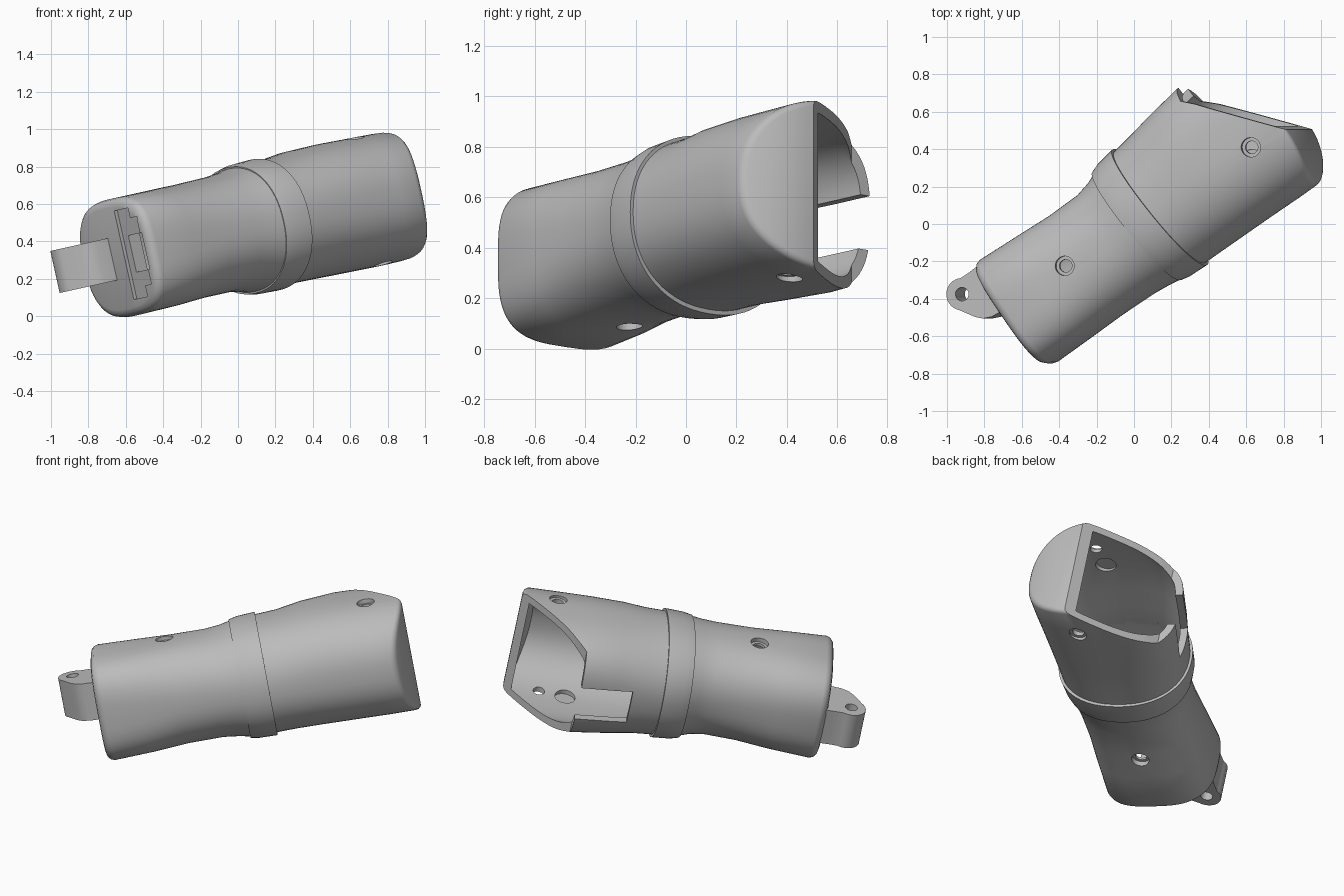
import bpy, bmesh
from math import sin, cos, pi, radians
from mathutils import Matrix

cube = bpy.data.objects.get("Cube")
if cube:
    bpy.data.objects.remove(cube, do_unlink=True)

# Working frame: x runs along the handle, y across it, z through its thickness
FRAME = (Matrix.Translation((0, 0, 0.5)) @ Matrix.Rotation(radians(-12.5), 4, 'Y')
         @ Matrix.Rotation(radians(35), 4, 'Z'))
SIDES = 72
WALL = 0.045

grey = bpy.data.materials.new("plain grey")
grey.use_nodes = True
grey.diffuse_color = (0.5, 0.5, 0.5, 1)
grey.node_tree.nodes["Principled BSDF"].inputs["Base Color"].default_value = (0.5, 0.5, 0.5, 1)


def finish(name, bm):
    bmesh.ops.recalc_face_normals(bm, faces=bm.faces)
    mesh = bpy.data.meshes.new(name)
    bm.to_mesh(mesh)
    bm.free()
    mesh.materials.append(grey)
    ob = bpy.data.objects.new(name, mesh)
    bpy.context.collection.objects.link(ob)
    ob.matrix_world = FRAME
    return ob


def signed_power(v, p):
    return abs(v) ** p * (1 if v > 0 else -1)


def loft(name, sections, inset=0.0):
    """Section: position, slant, bow, side limits, bottom, top, squareness of each side."""
    bm = bmesh.new()
    rings = []
    for s, slant, bow, lo, hi, bot, top, n_low, n_high in sections:
        lo, hi, bot, top = lo + inset, hi - inset, bot + inset, top - inset
        ring = []
        for i in range(SIDES):
            a = 2 * pi * i / SIDES
            n = n_high if cos(a) > 0 else n_low
            y = (lo + hi) / 2 + signed_power(cos(a), 2 / n) * (hi - lo) / 2
            z = (bot + top) / 2 + signed_power(sin(a), 2 / n) * (top - bot) / 2
            ring.append(bm.verts.new((s + slant * y - bow * min(0, y + 0.09) ** 2, y, z)))
        rings.append(ring)
    for r, q in zip(rings, rings[1:]):
        for i in range(SIDES):
            j = (i + 1) % SIDES
            bm.faces.new((r[i], r[j], q[j], q[i]))
    # Caps made of strips, so that they follow the bow
    for r in (rings[0], rings[-1]):
        for i in range(SIDES // 2):
            strip = [r[i], r[i + 1], r[-i - 1], r[-i]]
            bm.faces.new(list(dict.fromkeys(strip)))
    return finish(name, bm)


def prism(name, outline, z0, z1):
    bm = bmesh.new()
    face = bm.faces.new([bm.verts.new((x, y, z0)) for x, y in outline])
    up = bmesh.ops.extrude_face_region(bm, geom=[face])["geom"]
    bmesh.ops.translate(bm, vec=(0, 0, z1 - z0),
                        verts=[v for v in up if isinstance(v, bmesh.types.BMVert)])
    return finish(name, bm)


def box(name, x0, x1, y0, y1, z0, z1):
    return prism(name, [(x0, y0), (x1, y0), (x1, y1), (x0, y1)], z0, z1)


def arc(x, y, r, a0, a1, steps):
    return [(x + r * cos(radians(a0 + (a1 - a0) * i / steps)),
             y + r * sin(radians(a0 + (a1 - a0) * i / steps))) for i in range(steps + 1)]


def drum(name, x, y, r, z0, z1):
    return prism(name, arc(x, y, r, 0, 350, 35), z0, z1)


def carve(ob, cutters):
    for c in cutters:
        m = ob.modifiers.new(c.name, 'BOOLEAN')
        m.operation, m.solver, m.object = 'DIFFERENCE', 'EXACT', c
    bpy.context.view_layer.update()
    graph = bpy.context.evaluated_depsgraph_get()
    mesh = bpy.data.meshes.new_from_object(ob.evaluated_get(graph))
    ob.modifiers.clear()
    ob.data = mesh


def rounded_end(section, direction, radius):
    """Three shrinking rings that round the edge after a last section."""
    rings = []
    for a in (30, 60, 90):
        d = radius * (1 - cos(radians(a)))
        s, slant, bow, lo, hi, bot, top, n, m = section
        rings.append((s + direction * radius * sin(radians(a)), slant, bow,
                      lo + d, hi - d, bot + d, top - d, n, m))
    return rings


# Outer shapes
grip_sections = [
    (-0.79, 0, 0, -0.347, 0.325, -0.366, 0.272, 3.3, 2.8),
    (-0.55, 0, 0, -0.35, 0.313, -0.362, 0.272, 2.8, 2.6),
    (-0.35, 0, 0, -0.352, 0.302, -0.352, 0.272, 2.4, 2.4),
    (-0.15, -0.03, 0, -0.36, 0.305, -0.352, 0.275, 2.25, 2.25),
    (-0.06, -0.05, 0, -0.37, 0.325, -0.365, 0.283, 2.2, 2.2),
    (0.03, -0.065, 0, -0.385, 0.36, -0.385, 0.297, 2.2, 2.2)]
collar_sections = [
    (0.0, -0.065, 0, -0.385, 0.36, -0.388, 0.3, 2.2, 2.2),
    (0.05, -0.065, 0, -0.395, 0.378, -0.397, 0.31, 2.2, 2.2),
    (0.16, -0.065, 0, -0.4, 0.395, -0.4, 0.315, 2.2, 2.2)]
shell_sections = [
    (0.13, -0.065, 0, -0.385, 0.375, -0.383, 0.3, 2.2, 2.2),
    (0.28, -0.04, 0, -0.386, 0.4, -0.38, 0.302, 2.25, 2.3),
    (0.42, 0, 0, -0.388, 0.425, -0.382, 0.315, 2.3, 2.6),
    (0.62, 0, 0.1, -0.39, 0.452, -0.386, 0.318, 2.35, 2.9),
    (0.85, 0, 0.5, -0.394, 0.455, -0.39, 0.312, 2.35, 2.9),
    (1.0, 0, 0.9, -0.394, 0.455, -0.39, 0.308, 2.35, 2.9)]

grip = loft("grip", rounded_end(grip_sections[0], -1, 0.045)[::-1] + grip_sections)
collar = loft("collar", collar_sections)
shell = loft("rear_shell", shell_sections + rounded_end(shell_sections[-1], 1, 0.025))

# Cutters: hollow, slanted opening, side slot
hollow = loft("hollow_cutter", [(-0.74,) + grip_sections[0][1:]] + grip_sections[1:5]
              + shell_sections[:5] + [(0.98,) + shell_sections[5][1:]], WALL)
opening = prism("opening_cutter", [(1.3, -0.43), (0.69, 0.3), (0.63, 0.36), (0.62, 0.6),
                                   (1.5, 0.6)], -0.7, 0.7)
slot = box("slot_cutter", 0.32, 1.0, 0.2, 0.6, -0.17, 0.05)

# Cutters: counterbored screw holes on both faces, shallow pockets inside the shell
grip_holes = []
shell_holes = [drum("pocket_cutter", 0.66, -0.05, 0.06, -0.355, 0.285)]
for holes, x, y, low, high in ((grip_holes, -0.39, 0.0, -0.325, 0.245),
                               (shell_holes, 0.815, -0.07, -0.365, 0.285)):
    holes += [drum("screw_cutter", x, y, 0.034, -0.6, 0.6),
              drum("head_cutter", x, y, 0.052, high, 0.6),
              drum("head_cutter", x, y, 0.052, -0.6, low)]

# Cutters: stepped latch recess and window in the front end
latch = [box("latch_cutter", -0.9, -0.815, -0.22, -0.09, -0.28, 0.205),
         box("latch_step_cutter", -0.9, -0.815, -0.28, -0.2, -0.22, 0.15),
         box("window_cutter", -0.9, -0.7, -0.295, -0.14, -0.14, 0.06)]

carve(grip, [hollow] + grip_holes + latch)
carve(collar, [hollow])
carve(shell, [hollow, opening, slot] + shell_holes)

# Strap lug with its eye
outline = ([(-0.8, 0.3), (-0.87, 0.297)] + arc(-0.974, 0.224, 0.086, 60, 222, 16)
           + [(-0.985, 0.083), (-0.955, 0.052), (-0.91, 0.032), (-0.8, 0.02)])
lug = prism("strap_lug", outline, -0.16, 0.07)
eye = drum("eye_cutter", -0.974, 0.224, 0.036, -0.4, 0.4)
carve(lug, [eye])

# Remove the used cutters and shade the parts
for ob in [hollow, opening, slot, eye] + grip_holes + shell_holes + latch:
    bpy.data.objects.remove(ob, do_unlink=True)
for ob in (grip, collar, shell, lug):
    bpy.ops.object.select_all(action='DESELECT')
    ob.select_set(True)
    bpy.context.view_layer.objects.active = ob
    bpy.ops.object.shade_smooth_by_angle(angle=radians(32))
